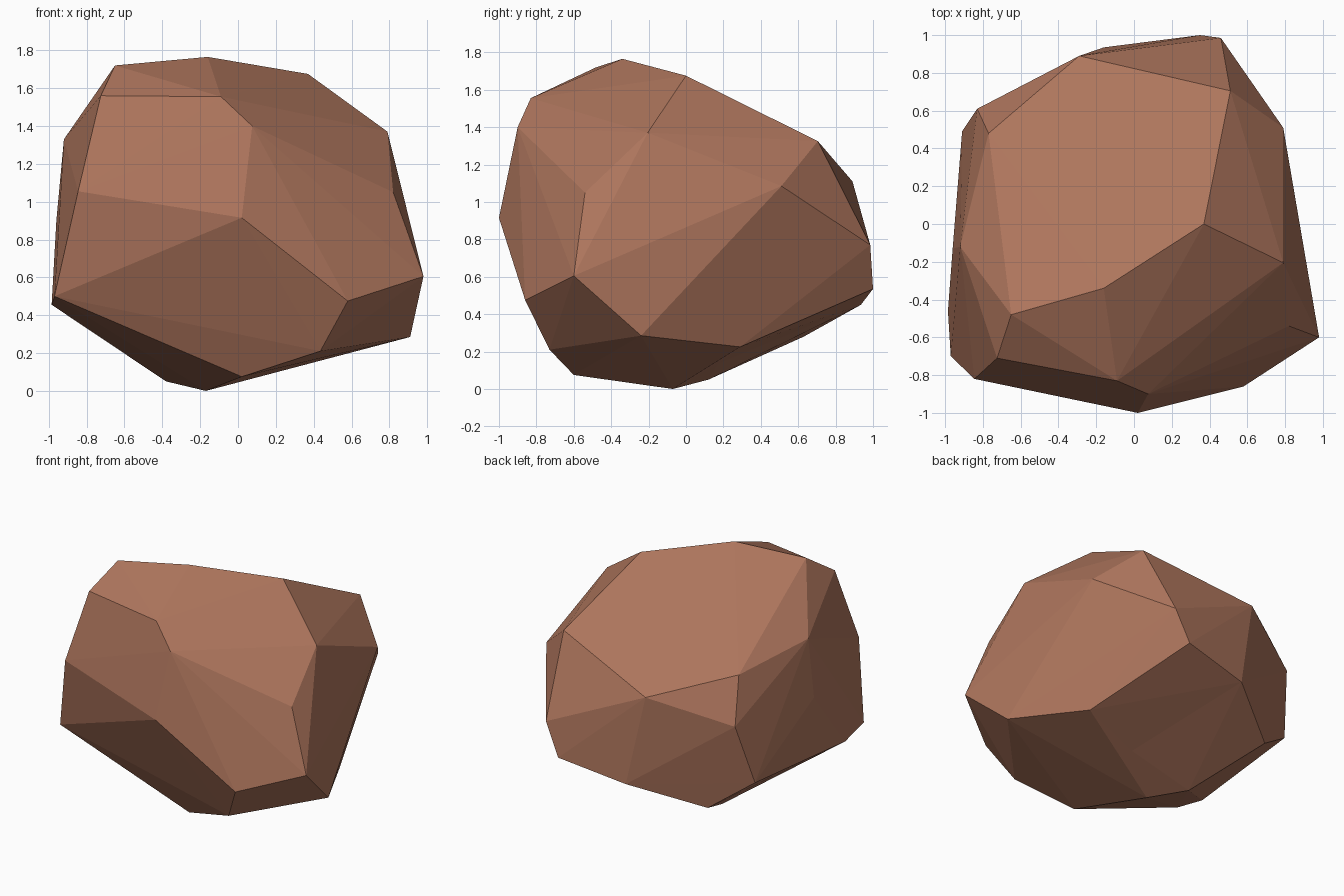
import bpy, bmesh
from mathutils import Vector

if "Cube" in bpy.data.objects:
    bpy.data.objects.remove(bpy.data.objects["Cube"])

# Corner points of the boulder, grouped by height
CROWN = [(-.65, -.48, 1.72), (-.16, -.34, 1.765), (.37, 0, 1.675), (.51, .705, 1.325),
         (-.29, .89, 1.11), (-.77, .48, 1.25)]
SHOULDER = [(-.725, -.71, 1.56), (-.09, -.83, 1.555), (.075, -.90, 1.40), (.79, -.205, 1.37),
            (.82, -.54, 1.05), (.79, .51, 1.085), (-.83, .61, .93), (-.92, -.12, 1.33),
            (-.845, -.82, 1.055)]
WAIST = [(.02, -1, .915), (.98, -.6, .605), (.58, -.86, .475), (.46, .985, .77),
         (.35, 1, .535), (-.16, .935, .45), (-.91, .49, .49), (-.96, -.13, .9),
         (-.985, -.46, .455), (-.97, -.70, .5)]
UNDERSIDE = [(.91, -.24, .285), (.435, -.73, .21), (.02, -.6, .075), (-.17, -.07, 0),
             (-.38, .12, .05), (.16, .17, .135), (.63, .29, .225), (-.62, .63, .28)]

points = [Vector(p) for p in CROWN + SHOULDER + WAIST + UNDERSIDE]
centre = Vector((0, 0, .88))


def wrap(lift):
    """Skin the points with a hull, each pushed out by its lift factor."""
    bm = bmesh.new()
    verts = [bm.verts.new(centre + (p - centre) * k) for p, k in zip(points, lift)]
    bmesh.ops.convex_hull(bm, input=verts, use_existing_faces=False)
    buried = [i for i, v in enumerate(verts) if not v.is_valid or not v.link_faces]
    return bm, verts, buried


# Dented corners are lifted until the skin catches them, then pushed back in
lift = [1.0] * len(points)
for step in range(15):
    bm, verts, buried = wrap(lift)
    if not buried or step == 14:
        break
    for i in buried:
        lift[i] += .015
    bm.free()
for v, p in zip(verts, points):
    if v.is_valid:
        v.co = p
bmesh.ops.delete(bm, geom=[v for v in bm.verts if not v.link_faces], context='VERTS')
bmesh.ops.recalc_face_normals(bm, faces=bm.faces[:])

mesh = bpy.data.meshes.new("boulder")
bm.to_mesh(mesh)
bm.free()

# Single flat brown stone colour
stone = bpy.data.materials.new("brown stone")
stone.diffuse_color = (.42, .178, .108, 1)
stone.use_nodes = True
stone.node_tree.nodes["Principled BSDF"].inputs["Base Color"].default_value = stone.diffuse_color
mesh.materials.append(stone)
bpy.context.collection.objects.link(bpy.data.objects.new("boulder", mesh))
